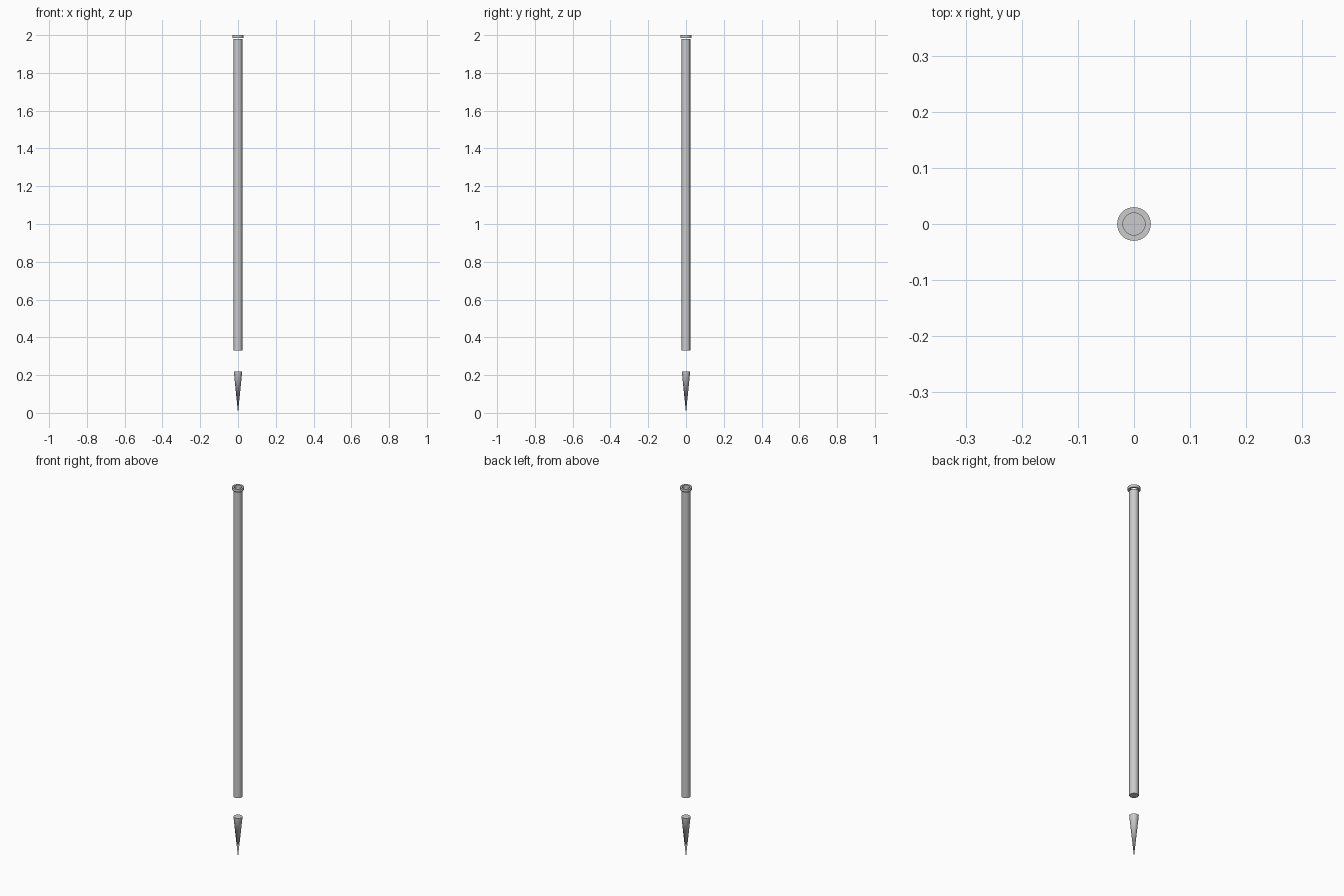
import bpy, bmesh, math

if "Cube" in bpy.data.objects:
    bpy.data.objects.remove(bpy.data.objects["Cube"])

SIDES = 32


def lathe(name, profile, closed=False):
    """Spin an (r, z) profile about the z axis."""
    bm = bmesh.new()
    verts = [bm.verts.new((r, 0, z)) for r, z in profile]
    pairs = list(zip(verts, verts[1:]))
    if closed:
        pairs.append((verts[-1], verts[0]))
    edges = [bm.edges.new(p) for p in pairs]
    bmesh.ops.spin(bm, geom=verts + edges, cent=(0, 0, 0), axis=(0, 0, 1),
                   angle=2 * math.pi, steps=SIDES, use_duplicate=False)
    bmesh.ops.remove_doubles(bm, verts=bm.verts, dist=0.00001)
    bmesh.ops.recalc_face_normals(bm, faces=bm.faces)
    mesh = bpy.data.meshes.new(name)
    bm.to_mesh(mesh)
    bm.free()
    obj = bpy.data.objects.new(name, mesh)
    bpy.context.collection.objects.link(obj)
    bpy.ops.object.select_all(action='DESELECT')
    obj.select_set(True)
    bpy.context.view_layer.objects.active = obj
    bpy.ops.object.shade_smooth_by_angle(angle=math.radians(30))
    return obj


# Flat ring floating just above the shaft
lathe("end_ring", [(0.0196, 1.986), (0.03, 1.986), (0.03, 2.0), (0.0196, 2.0)], closed=True)

# Long round shaft with closed ends
lathe("shaft", [(0, 0.33), (0.0225, 0.33), (0.0225, 1.98), (0, 1.98)])

# Separate pointed tip
lathe("pointed_tip", [(0, 0), (0.0225, 0.22), (0, 0.22)])
